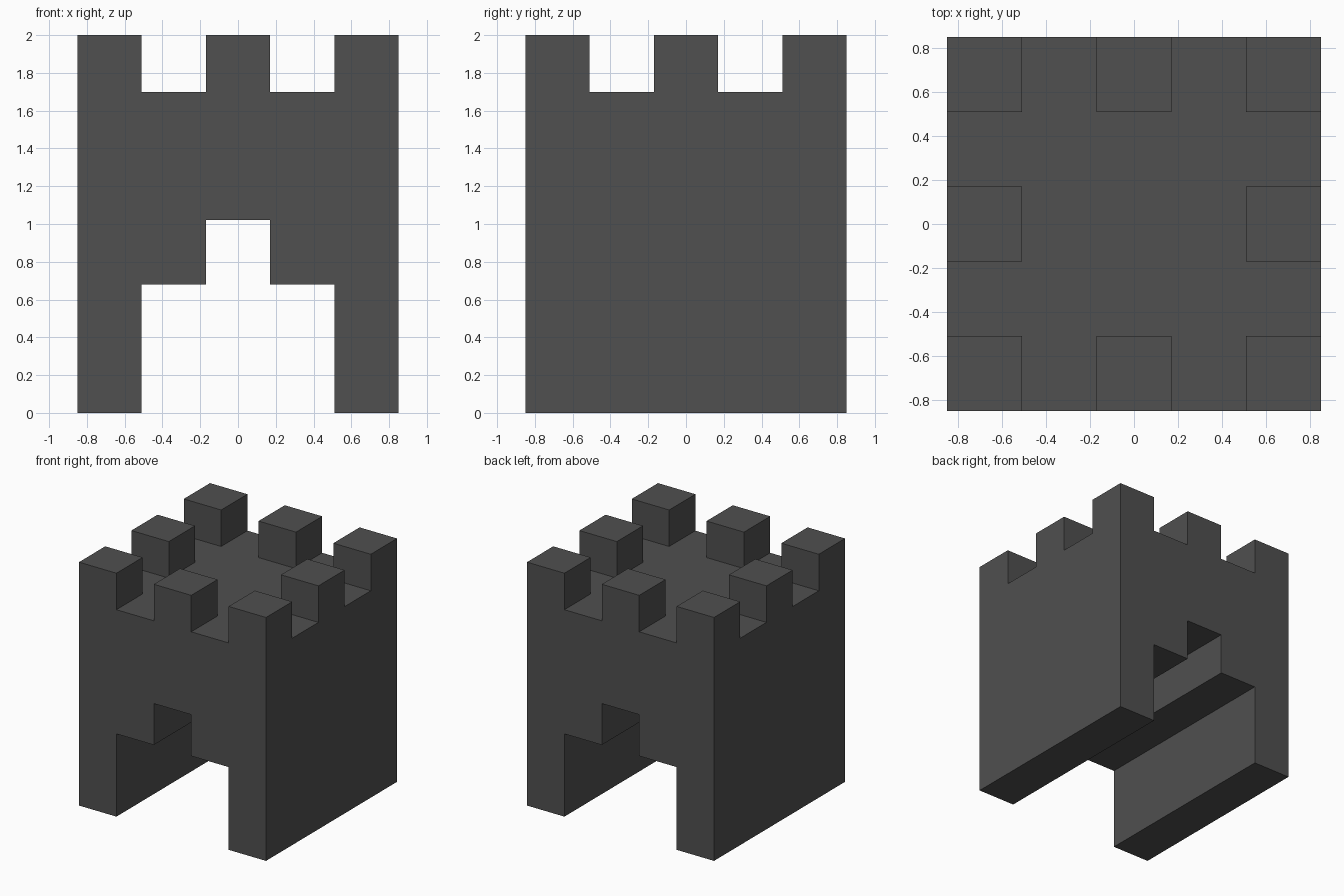
import bpy
import bmesh
from math import radians
from mathutils import Vector

if "Cube" in bpy.data.objects:
    bpy.data.objects.remove(bpy.data.objects["Cube"])

U = 0.34          # stone module: the tower is five modules wide
HALF = 2.5 * U
ROOF = 5 * U
TOP = 2.0

bm = bmesh.new()

# Tower body: front outline with the stepped gateway, extruded front to back
right = [(U / 2, 3 * U), (U / 2, 2 * U), (1.5 * U, 2 * U), (1.5 * U, 0),
         (HALF, 0), (HALF, ROOF)]
outline = right + [(-x, z) for x, z in reversed(right)]
front = bm.faces.new([bm.verts.new((x, -HALF, z)) for x, z in outline])
ext = bmesh.ops.extrude_face_region(bm, geom=[front], use_keep_orig=True)
back = [g for g in ext["geom"] if isinstance(g, bmesh.types.BMVert)]
bmesh.ops.translate(bm, verts=back, vec=(0, 2 * HALF, 0))
bmesh.ops.recalc_face_normals(bm, faces=bm.faces[:])


def roof_faces():
    return [f for f in bm.faces
            if all(abs(v.co.z - ROOF) < 1e-4 for v in f.verts)]


# Divide the roof into a five by five grid
for axis in (Vector((1, 0, 0)), Vector((0, 1, 0))):
    for k in (-1.5, -0.5, 0.5, 1.5):
        faces = roof_faces()
        edges = {e for f in faces for e in f.edges}
        verts = {v for f in faces for v in f.verts}
        bmesh.ops.bisect_plane(bm, geom=faces + list(edges) + list(verts),
                               plane_co=axis * k * U, plane_no=axis)

# Battlements: raise every other cell around the rim
cells = []
for f in roof_faces():
    c = f.calc_center_median()
    i, j = round(c.x / U), round(c.y / U)
    if i % 2 == 0 and j % 2 == 0 and (i, j) != (0, 0):
        cells.append(f)
ext = bmesh.ops.extrude_face_region(bm, geom=cells)
raised = [g for g in ext["geom"] if isinstance(g, bmesh.types.BMVert)]
bmesh.ops.translate(bm, verts=raised, vec=(0, 0, TOP - ROOF))

# Merge flat neighbouring faces so the walls stay clean
bmesh.ops.recalc_face_normals(bm, faces=bm.faces[:])
bmesh.ops.dissolve_limit(bm, angle_limit=radians(1),
                         verts=bm.verts[:], edges=bm.edges[:])

mesh = bpy.data.meshes.new("castle_tower")
bm.to_mesh(mesh)
bm.free()
tower = bpy.data.objects.new("castle_tower", mesh)
bpy.context.collection.objects.link(tower)

# Dark stone
stone = bpy.data.materials.new("dark_stone")
stone.diffuse_color = (0.08, 0.08, 0.08, 1)
stone.use_nodes = True
stone.node_tree.nodes["Principled BSDF"].inputs["Base Color"].default_value = stone.diffuse_color
mesh.materials.append(stone)
